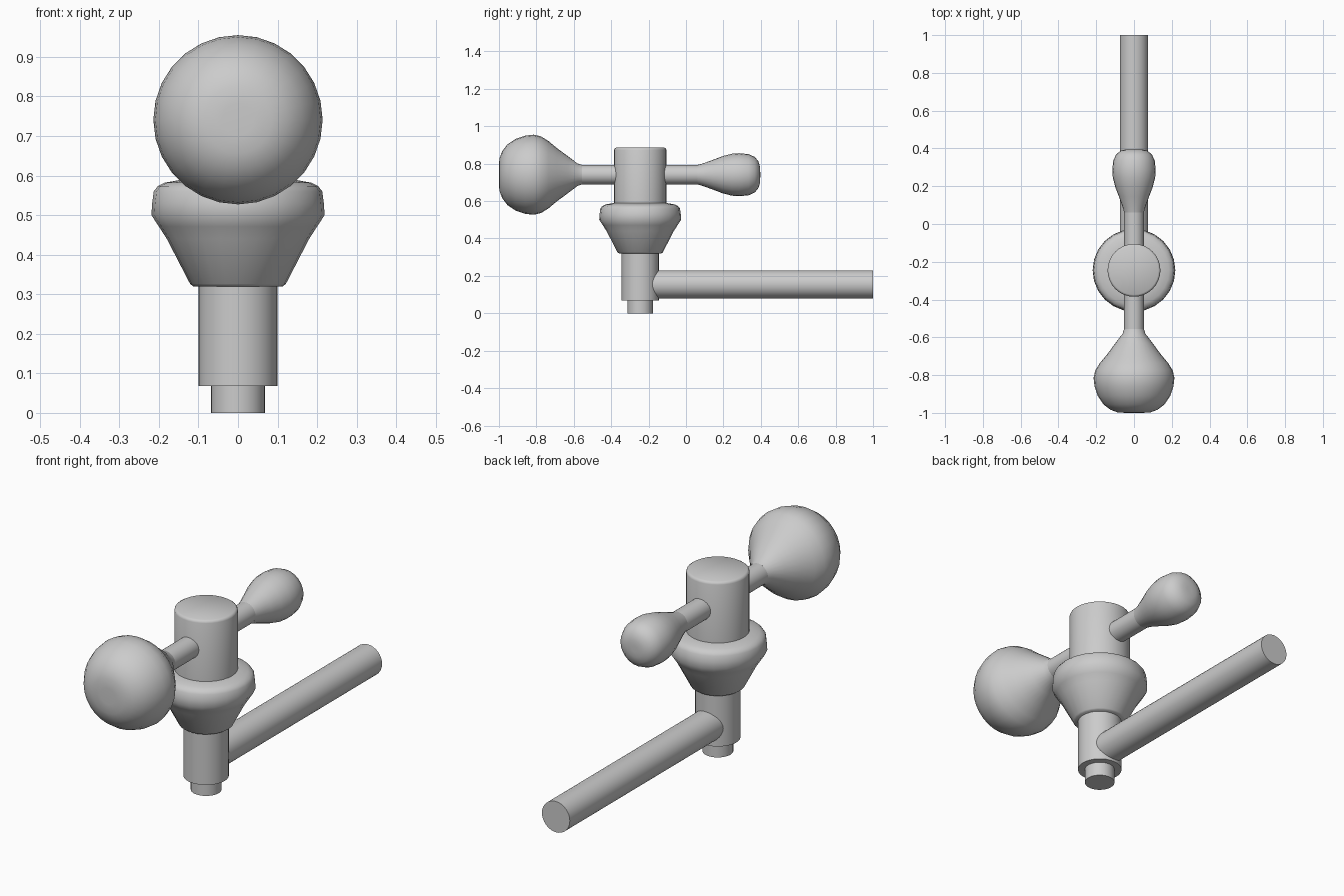
import bpy, bmesh
from math import cos, sin, pi, radians

if "Cube" in bpy.data.objects:
    bpy.data.objects.remove(bpy.data.objects["Cube"])

AXIS_Y = -0.245   # upright column centre
LEVER_Z = 0.741   # lever centre height


def lathe(name, profile, origin, along="z", sides=32, angle=35):
    """Spin (radius, distance) pairs around the z or y direction, with closed ends."""
    bm = bmesh.new()
    rings = []
    for r, d in profile:
        ring = []
        for i in range(sides):
            a = 2 * pi * i / sides
            u, v = r * cos(a), r * sin(a)
            ring.append(bm.verts.new((u, v, d) if along == "z" else (u, d, v)))
        rings.append(ring)
    for lo, hi in zip(rings, rings[1:]):
        for i in range(sides):
            j = (i + 1) % sides
            bm.faces.new((lo[i], lo[j], hi[j], hi[i]))
    bm.faces.new(rings[0])
    bm.faces.new(rings[-1])
    bmesh.ops.recalc_face_normals(bm, faces=bm.faces)
    mesh = bpy.data.meshes.new(name)
    bm.to_mesh(mesh)
    bm.free()
    obj = bpy.data.objects.new(name, mesh)
    bpy.context.collection.objects.link(obj)
    obj.location = origin
    bpy.ops.object.select_all(action="DESELECT")
    bpy.context.view_layer.objects.active = obj
    obj.select_set(True)
    bpy.ops.object.shade_smooth_by_angle(angle=radians(angle))
    return obj


column = (0, AXIS_Y, 0)
lever = (0, 0, LEVER_Z)

# Upright parts, bottom to top
lathe("base_pin", [(0.068, 0), (0.068, 0.08)], column)
lathe("lower_column", [(0.1, 0.068), (0.1, 0.34)], column)
lathe("collar", [(0.113, 0.32), (0.121, 0.326), (0.18, 0.44), (0.2, 0.471),
                 (0.219, 0.5), (0.217, 0.53), (0.213, 0.56), (0.203, 0.573),
                 (0.185, 0.582), (0.14, 0.59)], column, sides=24, angle=40)
lathe("upper_column", [(0.14, 0.57), (0.14, 0.873), (0.137, 0.881), (0.129, 0.886)],
      column, angle=50)

# Long horizontal outlet pipe
lathe("outlet_pipe", [(0.075, -0.2), (0.075, 1.0)], (0, 0, 0.155), "y")

# Lever rod with a knob at each end
lathe("lever_rod", [(0.052, -0.57), (0.052, 0.08)], lever, "y")
lathe("large_knob", [(0.052, -0.555), (0.06, -0.58), (0.098, -0.63), (0.142, -0.69),
                     (0.18, -0.735), (0.205, -0.775), (0.214, -0.815), (0.209, -0.86),
                     (0.192, -0.91), (0.162, -0.955), (0.125, -0.983),
                     (0.085, -0.998), (0.04, -1.0)],
      lever, "y", sides=28, angle=60)
lathe("small_knob", [(0.052, 0.06), (0.06, 0.09), (0.08, 0.145), (0.099, 0.195),
                     (0.112, 0.245), (0.115, 0.285), (0.11, 0.335), (0.095, 0.368),
                     (0.07, 0.388), (0.04, 0.396), (0.015, 0.397)],
      lever, "y", sides=24, angle=60)
